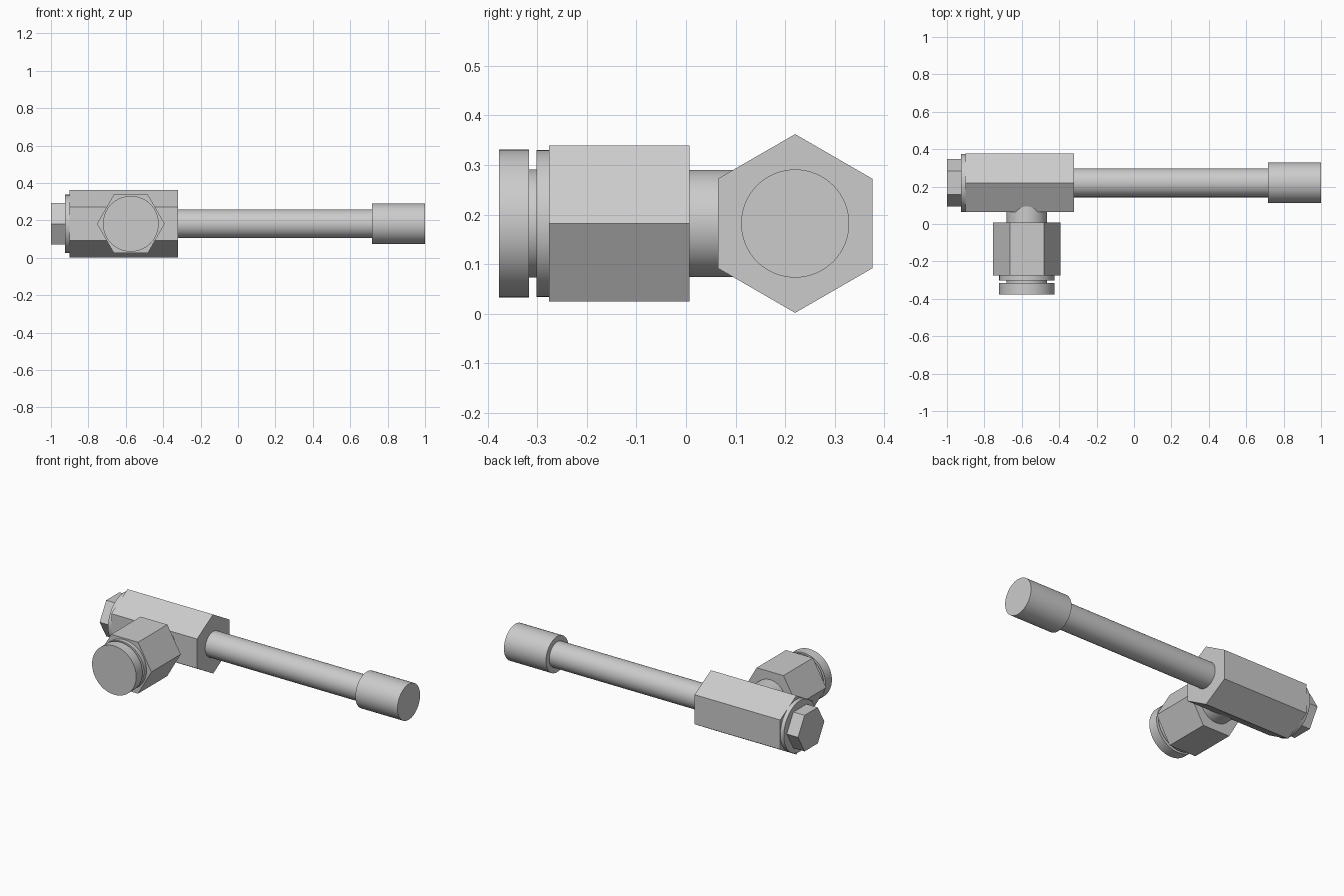
import bpy, bmesh, math
from mathutils import Vector

cube = bpy.data.objects.get("Cube")
if cube:
    bpy.data.objects.remove(cube, do_unlink=True)

# Single grey metal
METAL = (0.6, 0.6, 0.6, 1.0)
metal = bpy.data.materials.new("grey_metal")
metal.use_nodes = True
metal.diffuse_color = METAL
metal.node_tree.nodes["Principled BSDF"].inputs["Base Color"].default_value = METAL

MAIN_Y, AXIS_Z, BRANCH_X = 0.22, 0.182, -0.573


def turned(name, axis, profile, sides=64, start=0.0):
    """Solid around the main (x) or branch (y) axis from (position, radius) pairs."""
    bm = bmesh.new()
    rings = []
    for pos, radius in profile:
        ring = []
        for i in range(sides):
            a = start + math.tau * i / sides
            u, v = radius * math.cos(a), AXIS_Z + radius * math.sin(a)
            co = (pos, MAIN_Y + u, v) if axis == "x" else (BRANCH_X + u, pos, v)
            ring.append(bm.verts.new(Vector(co)))
        rings.append(ring)
    for a, b in zip(rings, rings[1:]):
        for i in range(sides):
            j = (i + 1) % sides
            bm.faces.new((a[i], a[j], b[j], b[i]))
    bm.faces.new(rings[0])
    bm.faces.new(rings[-1])
    bmesh.ops.recalc_face_normals(bm, faces=bm.faces[:])
    mesh = bpy.data.meshes.new(name)
    bm.to_mesh(mesh)
    bm.free()
    mesh.materials.append(metal)
    obj = bpy.data.objects.new(name, mesh)
    bpy.context.collection.objects.link(obj)
    bpy.ops.object.select_all(action="DESELECT")
    obj.select_set(True)
    bpy.context.view_layer.objects.active = obj
    bpy.ops.object.shade_smooth_by_angle(angle=math.radians(30))
    return obj


def hexagon(name, axis, start, end, across_flats, turn=0.0):
    r = across_flats / math.sqrt(3)
    return turned(name, axis, [(start, r), (end, r)], 6, turn)


# Main line: hexagonal body with a corner up, round collar and small end plug
hexagon("main_body", "x", -0.90, -0.322, 0.312, math.radians(30))
turned("body_collar", "x", [(-0.924, 0.1555), (-0.88, 0.1555)])
hexagon("end_plug", "x", -1.0, -0.92, 0.22)

# Long rod with its thicker end sleeve
turned("rod_and_sleeve", "x",
       [(-0.36, 0.077), (0.716, 0.077), (0.716, 0.109), (1.0, 0.109)])

# Side branch: neck, hexagonal nut, then a grooved round end
turned("branch_neck", "y", [(0.10, 0.108), (-0.02, 0.108)])
hexagon("branch_nut", "y", 0.007, -0.276, 0.314)
turned("branch_end", "y",
       [(-0.25, 0.148), (-0.301, 0.148), (-0.301, 0.109),
        (-0.316, 0.109), (-0.316, 0.149), (-0.377, 0.149)])
